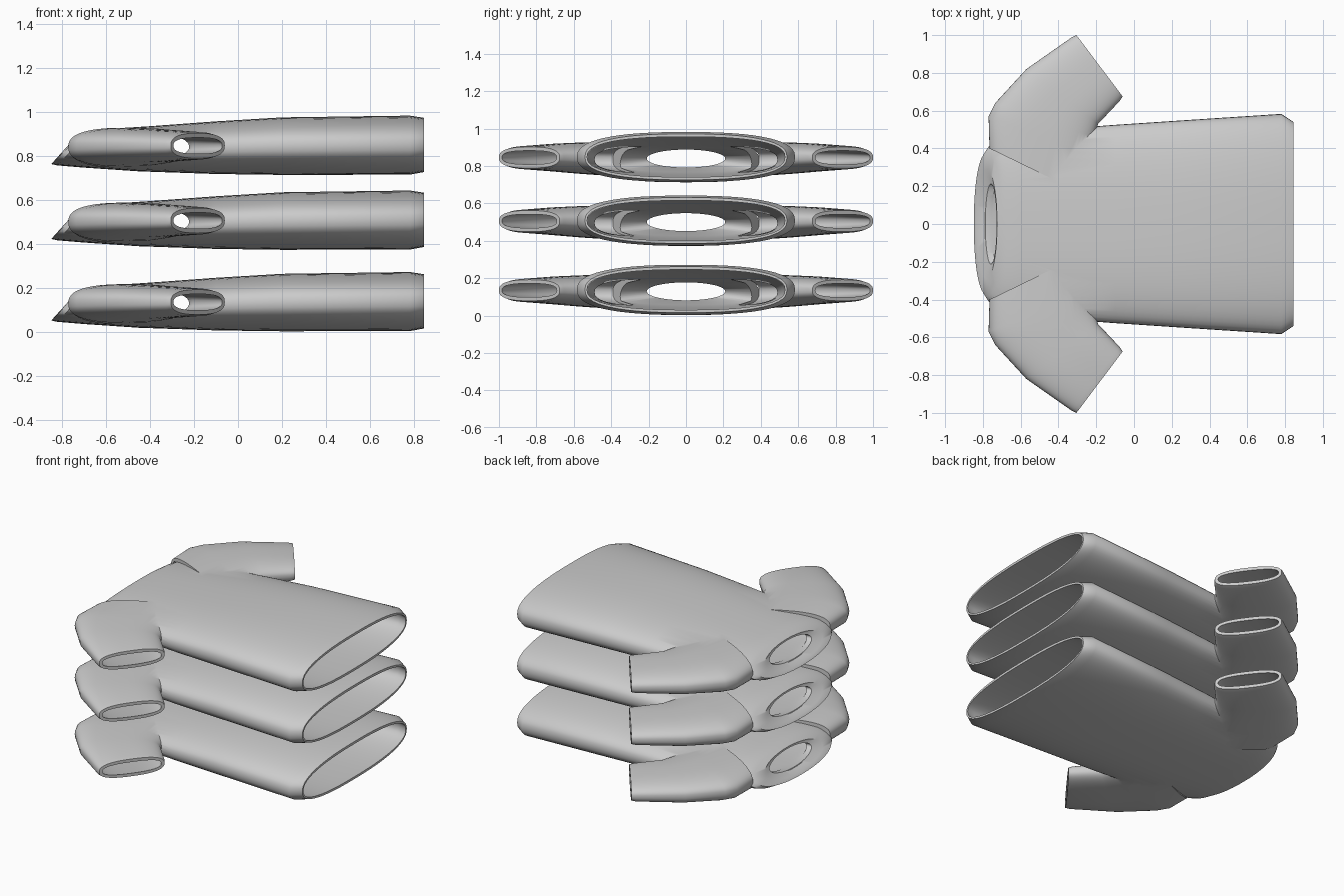
import bpy, bmesh
from math import cos, sin, pi, copysign
from mathutils import Vector

if "Cube" in bpy.data.objects:
    bpy.data.objects.remove(bpy.data.objects["Cube"])

SEG = 56


def tube(name, rings):
    """Closed loft through superellipse rings (centre, half-axis a, half-axis b, exponent)."""
    bm = bmesh.new()
    loops = []
    for c, a, b, n in rings:
        loop = []
        for i in range(SEG):
            u, v = cos(2 * pi * i / SEG), sin(2 * pi * i / SEG)
            su, sv = (copysign(abs(k) ** (2 / n), k) for k in (u, v))
            loop.append(bm.verts.new(c + a * su + b * sv))
        loops.append(loop)
    for l0, l1 in zip(loops, loops[1:]):
        for i in range(SEG):
            j = (i + 1) % SEG
            bm.faces.new((l0[i], l0[j], l1[j], l1[i]))
    bm.faces.new(loops[0])
    bm.faces.new(loops[-1])
    bmesh.ops.recalc_face_normals(bm, faces=bm.faces)
    me = bpy.data.meshes.new(name)
    bm.to_mesh(me)
    bm.free()
    ob = bpy.data.objects.new(name, me)
    bpy.context.collection.objects.link(ob)
    return ob


def body_ring(xt, zt, xb, zb, w, n=2.5):
    top, bot = Vector((xt, 0, zt)), Vector((xb, 0, zb))
    return (top + bot) / 2, Vector((0, w, 0)), (top - bot) / 2, n


def sleeve(name, side, stations, t=0.0, extend=0.0):
    """Sleeve loft: each station gives outer edge, inner edge, low z, high z."""
    rings = []
    for px, py, qx, qy, lo, hi in stations:
        p, q = Vector((px, py * side, 0)), Vector((qx, qy * side, 0))
        a = (p - q) / 2
        a *= (a.length - t) / a.length
        c = (p + q) / 2 + Vector((0, 0, (lo + hi) / 2))
        rings.append((c, a, Vector((0, 0, (hi - lo) / 2 - t)), 2.6))
    if extend:
        c, a, b, n = rings[-1]
        rings.append((c + Vector((0.81, 0.59 * side, 0)) * extend, a, b, n))
    return tube(name, rings)


def boolean(ob, other, op):
    m = ob.modifiers.new(op, 'BOOLEAN')
    m.operation, m.object, m.solver = op, other, 'EXACT'
    bpy.context.view_layer.objects.active = ob
    bpy.ops.object.modifier_apply(modifier=m.name)
    bpy.data.objects.remove(other)


# Outer torso, hem to slanted neckline
shirt = tube("shirt_1", [body_ring(*r) for r in (
    (.845, .262, .845, .016, .54), (.78, .272, .78, .004, .583),
    (.2, .264, .2, .003, .545), (-.1, .246, -.1, .007, .525),
    (-.4, .224, -.45, .019, .50), (-.6, .211, -.7, .036, .46),
    (-.67, .205, -.82, .046, .42), (-.70, .196, -.848, .052, .38, 2.2),
    (-.725, .188, -.835, .066, .29, 2), (-.725, .182, -.79, .078, .22, 2))])

# Sleeves, shoulder to cuff
stations = ((-.765, .40, -.25, .15, .036, .215), (-.77, .57, -.23, .35, .042, .217),
            (-.735, .64, -.21, .46, .048, .216), (-.57, .82, -.19, .53, .06, .210),
            (-.33, .988, -.075, .652, .072, .198), (-.305, 1.0, -.06, .675, .079, .192))
for s in (1, -1):
    boolean(shirt, sleeve("sleeve", s, stations), 'UNION')

# Hollow inside, open at hem, neck and cuffs
boolean(shirt, tube("torso_void", [body_ring(*r) for r in (
    (.9, .245, .9, .033, .515), (.78, .247, .78, .029, .545),
    (.2, .239, .2, .028, .518), (-.1, .222, -.1, .031, .50),
    (-.4, .201, -.45, .042, .47), (-.58, .19, -.67, .058, .42),
    (-.69, .178, -.755, .082, .21, 2), (-.8, .178, -.92, .082, .22, 2))]), 'DIFFERENCE')
for s in (1, -1):
    boolean(shirt, sleeve("sleeve_void", s, stations, .02, .08), 'DIFFERENCE')

# Smooth shading with crisp rims
bpy.ops.object.select_all(action='DESELECT')
shirt.select_set(True)
bpy.context.view_layer.objects.active = shirt
bpy.ops.object.shade_smooth_by_angle(angle=0.7)

# Stack of three
for i, z in ((2, .37), (3, .71)):
    copy = shirt.copy()
    copy.name = f"shirt_{i}"
    copy.location.z = z
    bpy.context.collection.objects.link(copy)
